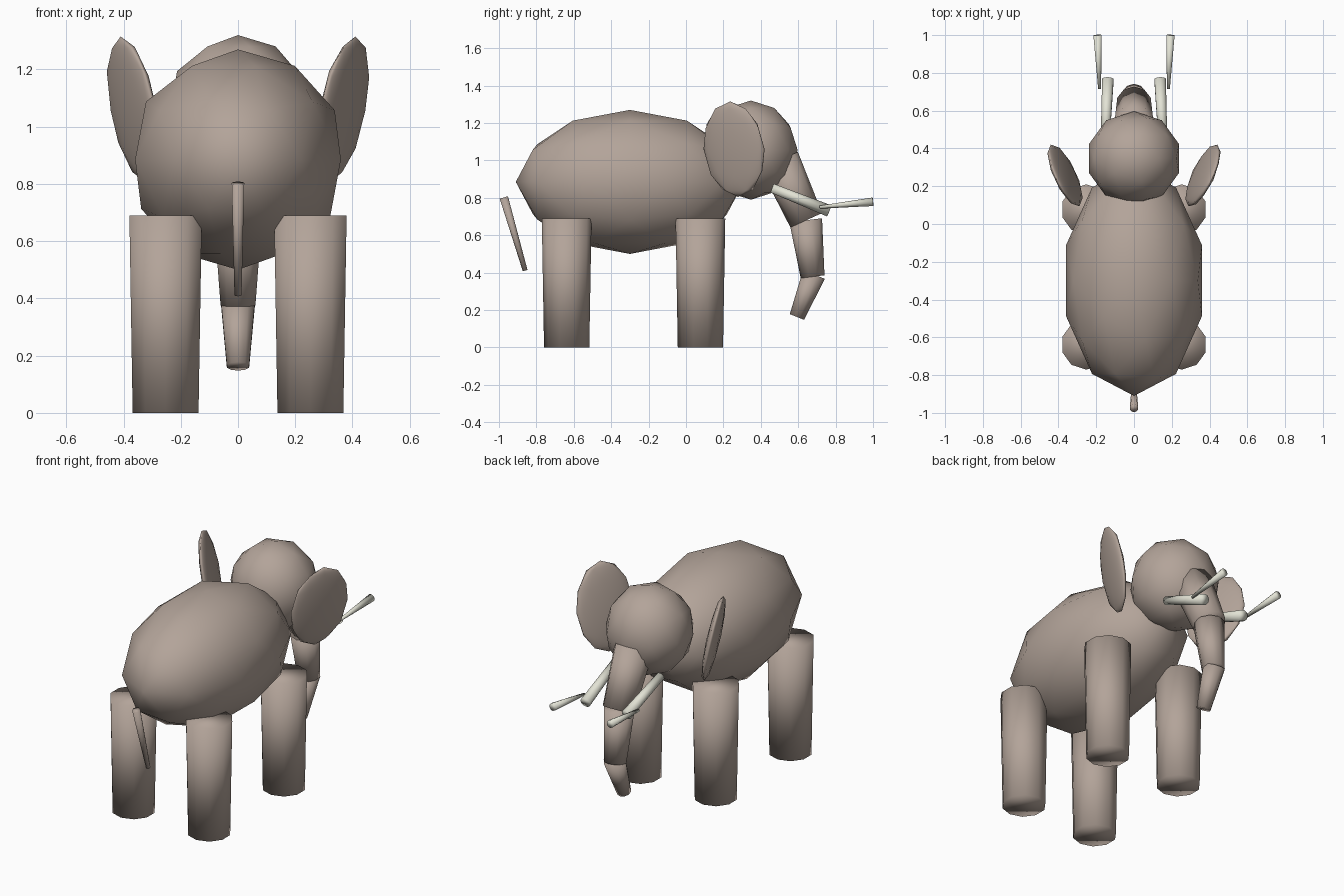
import bpy
import math
from mathutils import Vector

cube = bpy.data.objects.get("Cube")
if cube:
    bpy.data.objects.remove(cube, do_unlink=True)


def make_material(name, rgb):
    mat = bpy.data.materials.new(name)
    mat.use_nodes = True
    color = (*rgb, 1.0)
    mat.diffuse_color = color
    mat.node_tree.nodes["Principled BSDF"].inputs["Base Color"].default_value = color
    return mat


skin = make_material("grey_brown_skin", (0.45, 0.37, 0.32))
ivory = make_material("ivory", (0.76, 0.76, 0.66))


def finish(name, mat):
    obj = bpy.context.object
    obj.name = name
    obj.data.materials.append(mat)
    bpy.ops.object.shade_smooth()
    return obj


def ball(name, center, radii, rotation=(0, 0, 0)):
    """Low-poly ellipsoid."""
    bpy.ops.mesh.primitive_ico_sphere_add(subdivisions=2, radius=1, location=center)
    obj = finish(name, skin)
    obj.scale = radii
    obj.rotation_euler = [math.radians(a) for a in rotation]
    return obj


def limb(name, low, high, r_low, r_high, mat=skin):
    """Ten-sided tapered cylinder between two points."""
    low, high = Vector(low), Vector(high)
    axis = high - low
    bpy.ops.mesh.primitive_cone_add(vertices=10, radius1=r_low, radius2=r_high,
                                    depth=axis.length, location=(low + high) / 2)
    obj = finish(name, mat)
    obj.rotation_euler = Vector((0, 0, 1)).rotation_difference(axis).to_euler()
    return obj


# Body and head
ball("body", (0, -0.3, 0.885), (0.378, 0.61, 0.385))
ball("head", (0, 0.347, 1.055), (0.25, 0.25, 0.265))

# Trunk, from head to tip
limb("trunk_upper", (0, 0.643, 0.68), (0, 0.498, 1.0), 0.093, 0.11)
limb("trunk_middle", (0, 0.677, 0.378), (0, 0.64, 0.68), 0.064, 0.088)
limb("trunk_tip", (0, 0.593, 0.163), (0, 0.684, 0.39), 0.041, 0.063)

# Tail
limb("tail", (0, -0.86, 0.411), (0, -0.974, 0.802), 0.013, 0.023)

# Paired parts
for side, s in (("left", 1), ("right", -1)):
    ball(f"ear_{side}", (s * 0.365, 0.257, 1.06), (0.035, 0.18, 0.26),
         (0, s * 11, s * -25))
    for end, y in (("front", 0.077), ("back", -0.638)):
        limb(f"{end}_leg_{side}", (s * 0.253, y, 0), (s * 0.253, y, 0.69), 0.121, 0.133)
    limb(f"tusk_base_{side}", (s * 0.138, 0.766, 0.73), (s * 0.152, 0.46, 0.852),
         0.032, 0.025, ivory)
    limb(f"tusk_tip_{side}", (s * 0.182, 0.715, 0.75), (s * 0.193, 1.0, 0.779),
         0.008, 0.023, ivory)
